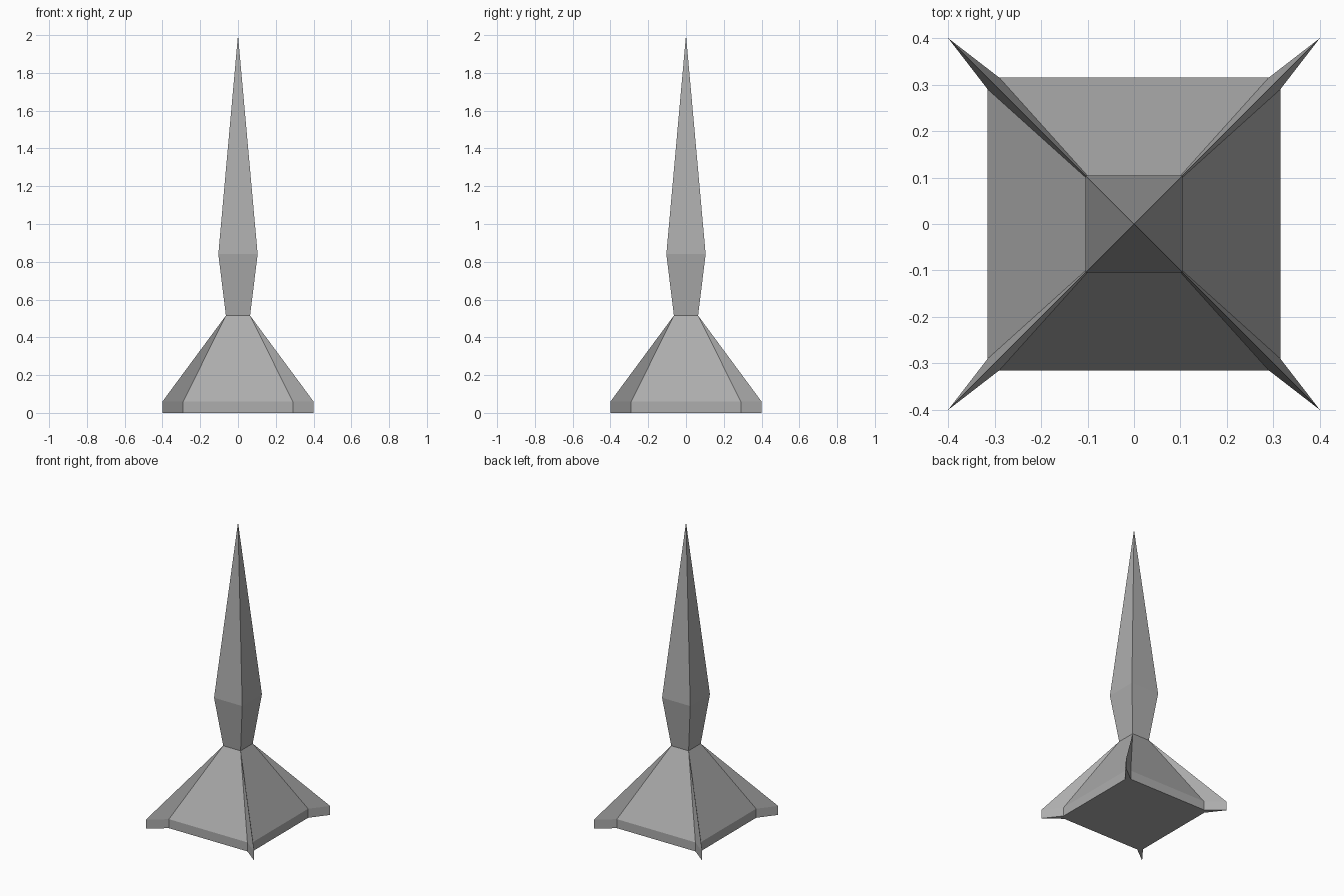
import bpy
import bmesh

if "Cube" in bpy.data.objects:
    bpy.data.objects.remove(bpy.data.objects["Cube"])

grey = bpy.data.materials.new("dark_grey")
grey.diffuse_color = (0.42, 0.42, 0.42, 1)
grey.use_nodes = True
grey.node_tree.nodes["Principled BSDF"].inputs["Base Color"].default_value = grey.diffuse_color


def turned(points, z):
    """Repeat one corner's points around the four corners."""
    return [(c * x - s * y, s * x + c * y, z)
            for c, s in ((1, 0), (0, 1), (-1, 0), (0, -1)) for x, y in points]


def loft(name, rings, cap_bottom):
    """Skin a stack of rings, welding points that coincide."""
    bm = bmesh.new()
    loops = [[bm.verts.new(p) for p in ring] for ring in rings]
    n = len(rings[0])
    if cap_bottom:
        bm.faces.new(loops[0][::-1])
    for a, b in zip(loops, loops[1:]):
        for i in range(n):
            j = (i + 1) % n
            bm.faces.new((a[i], a[j], b[j], b[i]))
    bmesh.ops.remove_doubles(bm, verts=bm.verts, dist=1e-5)
    mesh = bpy.data.meshes.new(name)
    bm.to_mesh(mesh)
    bm.free()
    mesh.materials.append(grey)
    obj = bpy.data.objects.new(name, mesh)
    bpy.context.collection.objects.link(obj)


NECK, NECK_Z = 0.064, 0.515

# Sloped base with a pointed fin on each corner
corner = [(0.315, 0.29), (0.4, 0.4), (0.29, 0.315)]
loft("finned_base", [turned(corner, 0), turned(corner, 0.06),
                     turned([(NECK, NECK)] * 3, NECK_Z)], cap_bottom=True)

# Four-sided spire: flares from the neck, then tapers to a point
loft("spire", [turned([(NECK, NECK)], NECK_Z), turned([(0.104, 0.104)], 0.84),
               turned([(0, 0)], 2.0)], cap_bottom=False)
